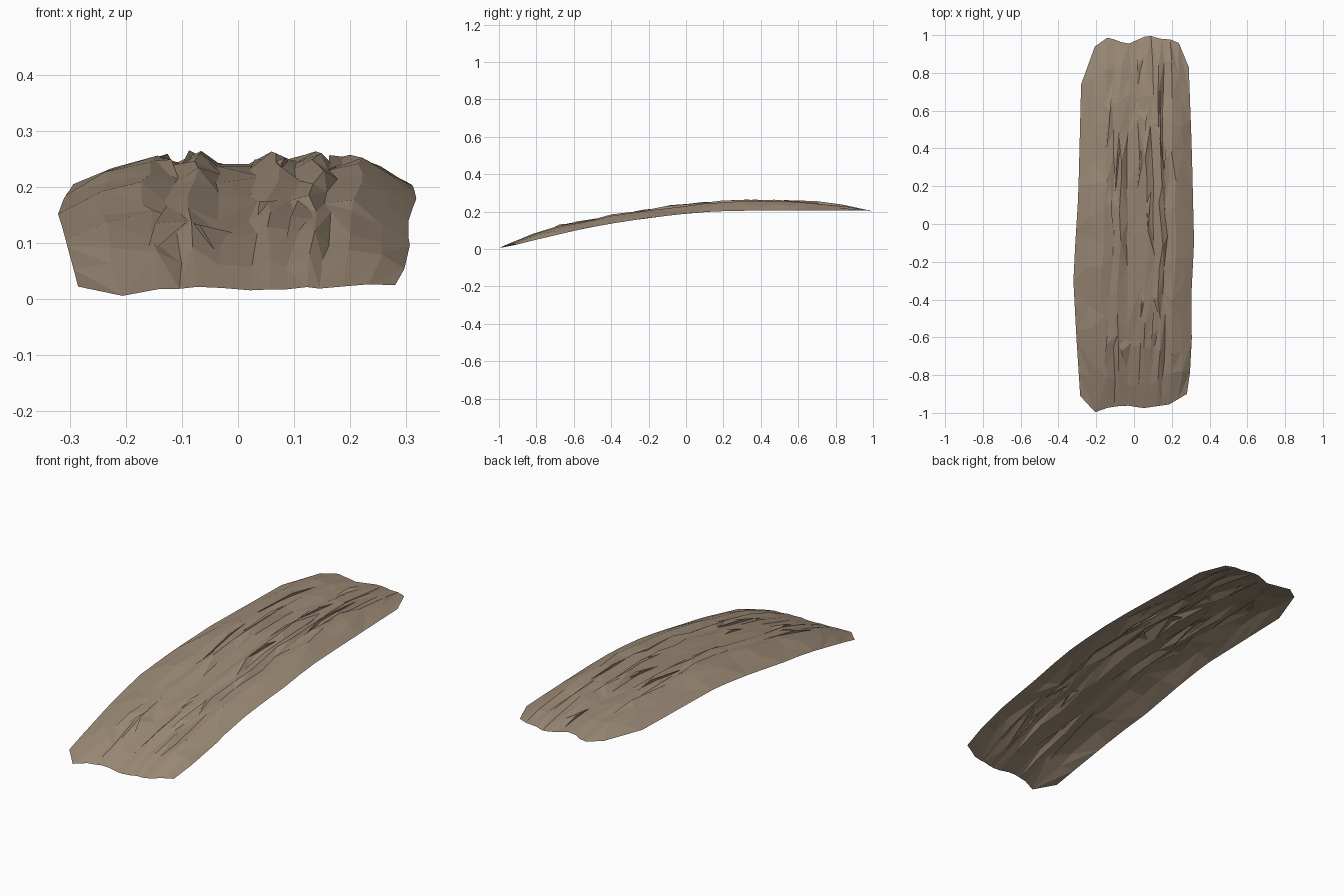
import bpy, bmesh, random
from mathutils import Vector
from mathutils.bvhtree import BVHTree

if "Cube" in bpy.data.objects:
    bpy.data.objects.remove(bpy.data.objects["Cube"])

random.seed(7)


def lerp_table(pts, t):
    """Piecewise linear lookup in a short list of (key, value) points."""
    if t <= pts[0][0]:
        return pts[0][1]
    for (a, va), (b, vb) in zip(pts, pts[1:]):
        if t <= b:
            return va + (vb - va) * (t - a) / (b - a)
    return pts[-1][1]


# Lengthwise profiles: height of the rim and of the crown along y
RIM = [(-1, 0), (-.78, .055), (-.5, .12), (-.25, .16), (0, .19), (.2, .205), (.8, .206), (1, .20)]
CROWN = [(-1, .01), (-.78, .10), (-.6, .147), (-.3, .202), (-.04, .243), (.3, .265), (.55, .265),
         (.78, .25), (1, .202)]
# Outline seen from the top
LEFT = [(-1, .27), (-.91, .285), (-.6, .305), (-.28, .322), (.15, .295), (.74, .28), (1, .27)]
RIGHT = [(-1, .27), (-.9, .28), (-.69, .31), (-.45, .30), (-.1, .318), (.4, .306), (.83, .29), (1, .28)]
FRONT = [(-1, -.91), (-.8, -1), (-.48, -.97), (-.14, -.96), (.18, -.975), (.68, -.955), (1, -.9)]
BACK = [(-1, .74), (-.76, .94), (-.5, .99), (-.14, .95), (.27, 1.0), (.5, .98), (.82, .975), (1, .83)]
# Ribbed cross-section, 0 at the rim and 1 at the crown
DOME = [(-1, 0), (-.72, .7), (-.52, .95), (-.38, .72), (-.26, 1), (-.1, .72), (.08, .68), (.2, .95),
        (.32, .75), (.45, 1), (.53, .66), (.65, .9), (.85, .55), (1, 0)]
COLS = [-1, -.76, -.52, -.38, -.26, -.1, .08, .2, .32, .45, .53, .68, .84, 1]
ROWS = 13

bark = bpy.data.materials.new("bark brown")
bark.diffuse_color = (0.33, 0.255, 0.18, 1)
bark.use_nodes = True
bark.node_tree.nodes["Principled BSDF"].inputs["Base Color"].default_value = bark.diffuse_color

# Curved bark sheet: jittered grid, triangulated with random diagonals
bm = bmesh.new()
grid = []
for i in range(ROWS + 1):
    row = []
    for j, u in enumerate(COLS):
        inner = 0 < j < len(COLS) - 1
        v = i / ROWS
        if 0 < i < ROWS:
            v += random.uniform(-.025, .025)
        f, b = lerp_table(FRONT, u), lerp_table(BACK, u)
        y = f + (b - f) * v
        uu = u + (random.uniform(-.035, .035) if inner and 0 < i < ROWS else 0)
        x = uu * lerp_table(LEFT if u < 0 else RIGHT, y)
        rim = lerp_table(RIM, y)
        rise = lerp_table(CROWN, y) - rim
        d = lerp_table(DOME, u)
        if inner:
            d += random.uniform(-.2, .04)
        row.append(bm.verts.new((x, y, rim + rise * d)))
    grid.append(row)
for i in range(ROWS):
    for j in range(len(COLS) - 1):
        a, b, c, d = grid[i][j], grid[i][j + 1], grid[i + 1][j + 1], grid[i + 1][j]
        if random.random() < .5:
            bm.faces.new((a, b, c))
            bm.faces.new((a, c, d))
        else:
            bm.faces.new((a, b, d))
            bm.faces.new((b, c, d))
tree = BVHTree.FromBMesh(bm)


def on_sheet(x, y, dz=0):
    hit = tree.ray_cast(Vector((x, y, 2)), Vector((0, 0, -1)))[0]
    return Vector((x, y, (hit.z if hit else lerp_table(RIM, y)) + dz))


def finish(bm, name):
    me = bpy.data.meshes.new(name)
    bm.to_mesh(me)
    bm.free()
    me.materials.append(bark)
    ob = bpy.data.objects.new(name, me)
    bpy.context.collection.objects.link(ob)


finish(bm, "bark_sheet")

# Split flakes: (start x, start y, end x, end y, width towards +x or -x)
FLAKES = [
    (-.15, .33, -.11, .77, -.05), (-.10, .17, -.08, .48, .05), (-.13, .29, -.105, -.14, -.05),
    (-.165, -.82, -.125, -.40, .06), (-.09, -.60, -.04, -.77, .06), (.015, .72, .015, .94, .04),
    (.05, .40, .075, .65, -.05), (.02, .18, .035, .40, .05), (.14, .05, .14, .78, -.05),
    (.16, .07, .165, .55, .05), (.075, -.03, .09, .18, -.05), (.035, -.50, .04, -.35, .04),
    (.075, -.88, .11, -.34, .06),
]
bm = bmesh.new()
for x0, y0, x1, y1, w in FLAKES:
    t = random.uniform(.4, .65)
    mx, my = x0 + (x1 - x0) * t, y0 + (y1 - y0) * t
    p0, p1 = on_sheet(x0, y0, -.001), on_sheet(x1, y1, -.001)
    lip = on_sheet(mx, my, .012)
    foot = on_sheet(mx, my, -.004)
    side = on_sheet(mx + w, my + .05, -.001)
    vs = [bm.verts.new(p) for p in (p0, p1, lip, foot, side)]
    for tri in ((0, 3, 2), (3, 1, 2), (0, 2, 4), (2, 1, 4)):
        bm.faces.new([vs[k] for k in tri])
bmesh.ops.recalc_face_normals(bm, faces=bm.faces)
for f in bm.faces:
    if f.normal.z < 0:
        f.normal_flip()
finish(bm, "bark_flakes")
